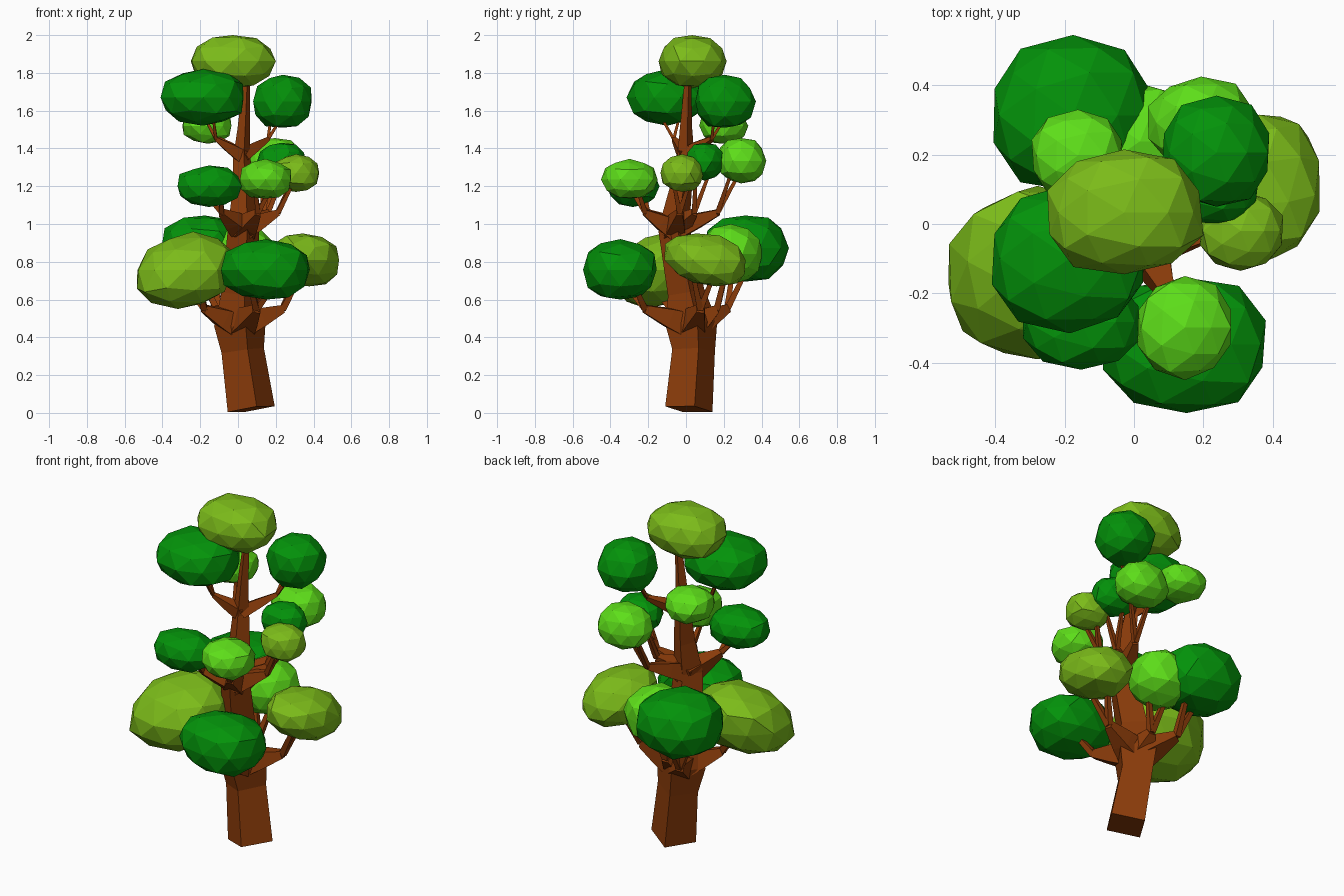
import bpy, bmesh, math, random
from mathutils import Vector

cube = bpy.data.objects.get("Cube")
if cube:
    bpy.data.objects.remove(cube, do_unlink=True)

rng = random.Random(7)


def material(name, *colour):
    mat = bpy.data.materials.new(name)
    mat.use_nodes = True
    rgba = (*colour, 1)
    mat.diffuse_color = rgba
    mat.node_tree.nodes["Principled BSDF"].inputs["Base Color"].default_value = rgba
    return mat


bark = material("bark_brown", 0.26, 0.045, 0.003)
dark = material("dark_green", 0.001, 0.29, 0.003)
light = material("light_green", 0.11, 0.73, 0.01)
olive = material("olive_green", 0.2, 0.5, 0.01)


def finish(bm, name, mat):
    bmesh.ops.recalc_face_normals(bm, faces=bm.faces)
    mesh = bpy.data.meshes.new(name)
    bm.to_mesh(mesh)
    bm.free()
    mesh.materials.append(mat)
    obj = bpy.data.objects.new(name, mesh)
    bpy.context.collection.objects.link(obj)


def limb(name, path, radii, turn):
    """Square-section tapered tube along a path."""
    path = [Vector(point) for point in path]
    overall = (path[-1] - path[0]).normalized()
    ref = Vector((0, 1, 0)) if abs(overall.x) > 0.6 else Vector((1, 0, 0))
    bm = bmesh.new()
    rings = []
    for i, (point, radius) in enumerate(zip(path, radii)):
        ahead = path[min(i + 1, len(path) - 1)]
        behind = path[max(i - 1, 0)]
        tangent = (ahead - behind).normalized()
        u = (ref - tangent * ref.dot(tangent)).normalized()
        v = tangent.cross(u)
        angles = [math.radians(turn + 90 * k) for k in range(4)]
        rings.append([bm.verts.new(point + radius * (u * math.cos(a) + v * math.sin(a)))
                      for a in angles])
    for lower, upper in zip(rings, rings[1:]):
        for k in range(4):
            n = (k + 1) % 4
            bm.faces.new((lower[k], lower[n], upper[n], upper[k]))
    bm.faces.new(rings[0])
    bm.faces.new(rings[-1])
    finish(bm, name, bark)


def leaf_clump(name, mat, centre, size, lean=(0, 0)):
    """Faceted, slightly boxy ball, leaning if asked, fitted to an exact half-size."""
    bm = bmesh.new()
    bmesh.ops.create_icosphere(bm, subdivisions=2, radius=1)
    for vert in bm.verts:
        boxy = Vector([math.copysign(abs(c) ** 0.91, c) for c in vert.co])
        boxy *= rng.uniform(0.95, 1.05)
        vert.co = boxy + boxy.z * Vector((*lean, 0))
    for axis in range(3):
        values = [vert.co[axis] for vert in bm.verts]
        low, high = min(values), max(values)
        for vert in bm.verts:
            unit = (vert.co[axis] - low) / (high - low) * 2 - 1
            vert.co[axis] = centre[axis] + size[axis] * unit
    finish(bm, name, mat)


def tier(level, origin, radius, clumps):
    """Boughs that reach out from the trunk, then fork up into a leaf clump."""
    origin = Vector(origin)
    for place, mat, centre, size, *lean in clumps:
        name = level + "_" + place
        centre = Vector(centre)
        leaf_clump(name + "_leaves", mat, centre, size, *lean)
        elbow = origin.lerp(centre, 0.65)
        elbow.z = origin.z + 0.09
        bough = [origin, origin.lerp(elbow, 0.5), elbow]
        limb(name + "_bough", bough, [radius * f for f in (1, 0.7, 0.3)], 45)
        # Two twigs spread sideways from the end of the bough
        outward = elbow - origin
        sideways = Vector((-outward.y, outward.x, 0)).normalized() * size[0]
        for label, spread in (("first", -0.35), ("second", 0.35)):
            tip = elbow.lerp(centre, 0.75) + sideways * spread
            limb(name + "_twig_" + label, [elbow, tip], [radius * 0.24, radius * 0.14], 45)


# Trunk: centre and radius from the ground to the tip, swelling at the forks
trunk = {
    (0.07, 0.015, 0.02): 0.129,
    (0.025, 0.04, 0.33): 0.116,
    (0.01, 0.03, 0.47): 0.14,
    (0.01, 0, 0.64): 0.1,
    (0.03, -0.065, 0.98): 0.085,
    (0.03, -0.03, 1.17): 0.062,
    (0.02, 0, 1.35): 0.047,
    (0.03, 0, 1.5): 0.034,
    (0.045, 0.01, 1.76): 0.018,
}
limb("trunk", trunk.keys(), trunk.values(), -77)

# Crown on the trunk tip
leaf_clump("crown_leaves", olive, (-0.025, 0.035, 1.86), (0.225, 0.18, 0.14))

# Lower boughs
tier("low", (0.01, 0.03, 0.46), 0.1, [
    ("right", olive, (-0.28, -0.14, 0.755), (0.255, 0.25, 0.205), (0.15, 0.25)),
    ("front", dark, (0.145, -0.35, 0.76), (0.235, 0.195, 0.16)),
    ("left", olive, (0.36, 0.1, 0.81), (0.175, 0.215, 0.14), (-0.1, -0.25)),
    ("back_right", dark, (-0.18, 0.32, 0.87), (0.225, 0.225, 0.175)),
    ("back", light, (0.02, 0.235, 0.84), (0.18, 0.17, 0.16)),
])

# Middle boughs
tier("middle", (0.03, -0.06, 0.97), 0.08, [
    ("right", dark, (-0.15, -0.28, 1.2), (0.17, 0.14, 0.11)),
    ("front", light, (0.145, -0.3, 1.24), (0.135, 0.15, 0.105)),
    ("left", olive, (0.31, -0.02, 1.27), (0.12, 0.115, 0.1)),
    ("back_left", dark, (0.23, 0.1, 1.33), (0.13, 0.1, 0.1)),
    ("back", light, (0.19, 0.29, 1.335), (0.15, 0.135, 0.12)),
])

# Upper boughs
tier("upper", (0.02, 0, 1.36), 0.05, [
    ("right", dark, (-0.19, -0.1, 1.67), (0.22, 0.215, 0.15)),
    ("left", dark, (0.235, 0.21, 1.65), (0.155, 0.16, 0.14)),
    ("back", light, (-0.165, 0.2, 1.52), (0.13, 0.13, 0.095)),
])
